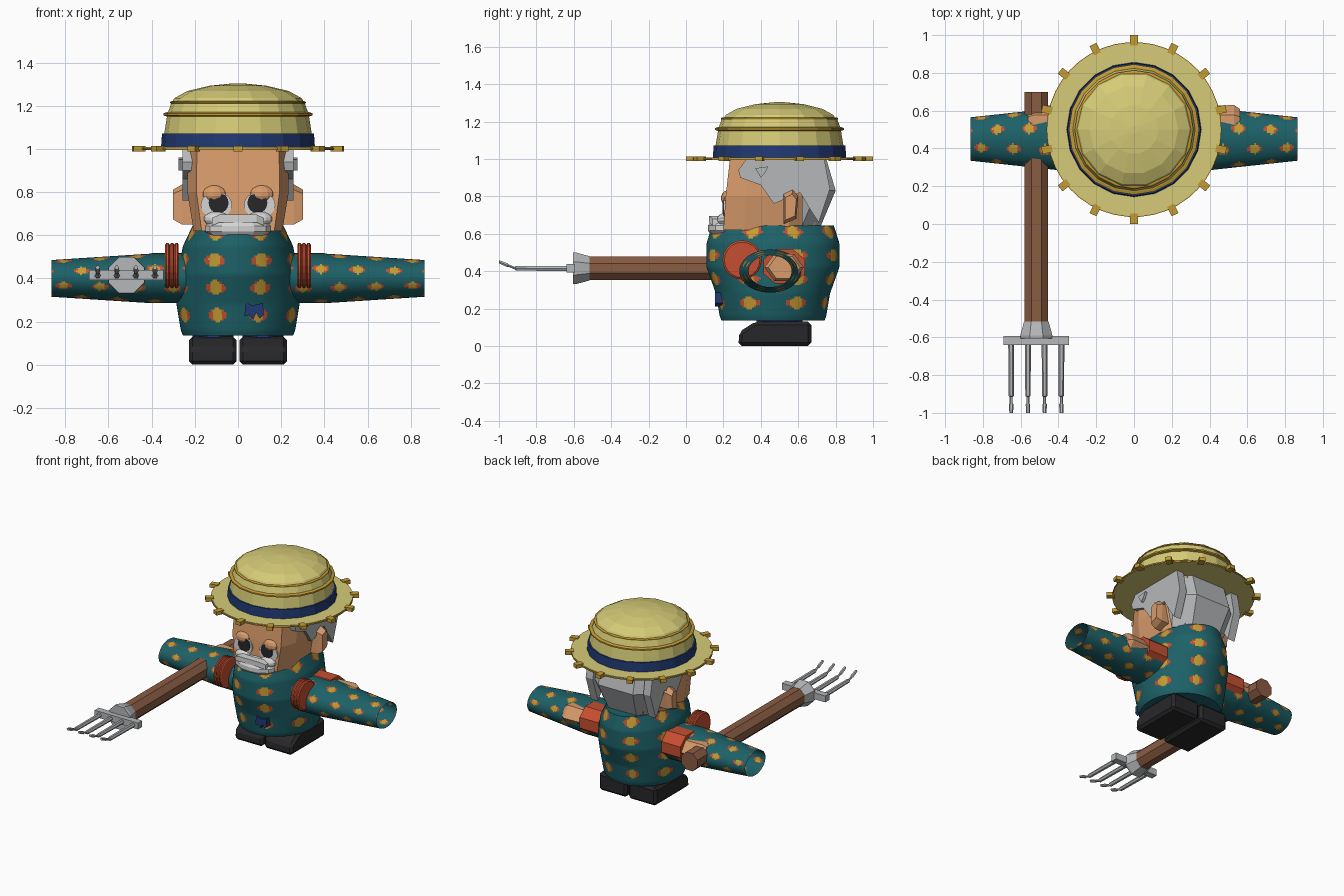
import bpy, bmesh
from math import sin, cos, pi, atan2
from mathutils import Vector

old = bpy.data.objects.get("Cube")
if old:
    bpy.data.objects.remove(old)


def material(name, r, g, b):
    lin = [(c / 255) ** 2.2 for c in (r, g, b)] + [1]
    m = bpy.data.materials.new(name)
    m.use_nodes = True
    m.diffuse_color = lin
    m.node_tree.nodes["Principled BSDF"].inputs["Base Color"].default_value = lin
    return m


STRAW = material("straw", 212, 202, 118)
GOLD = material("gold", 196, 155, 55)
NAVY = material("navy", 38, 60, 115)
SKIN = material("skin", 216, 154, 107)
GREY = material("grey", 180, 182, 184)
WHITE = material("white", 212, 212, 212)
BLACK = material("black", 44, 44, 46)
TEAL = material("teal", 34, 97, 103)
RED = material("red", 196, 80, 52)
BROWN = material("brown", 136, 92, 68)


def add(name, bm, mats, mirror=False, smooth=False, bevel=0):
    bmesh.ops.recalc_face_normals(bm, faces=bm.faces)
    me = bpy.data.meshes.new(name)
    bm.to_mesh(me)
    bm.free()
    for m in mats:
        me.materials.append(m)
    for p in me.polygons:
        p.use_smooth = smooth and len(p.vertices) == 4
    ob = bpy.data.objects.new(name, me)
    bpy.context.collection.objects.link(ob)
    if bevel:
        mod = ob.modifiers.new("bevel", "BEVEL")
        mod.width = bevel
    if mirror:
        ob.modifiers.new("mirror", "MIRROR").use_mirror_merge = False
    return ob


def loft(name, rings, mats, caps=True, rule=None, **kw):
    """Skin a list of equal rings of points; rule(centre) picks a material."""
    bm = bmesh.new()
    vs = [[bm.verts.new(p) for p in ring] for ring in rings]
    n = len(vs[0])
    for a, b in zip(vs, vs[1:]):
        for i in range(n):
            f = bm.faces.new((a[i], a[(i + 1) % n], b[(i + 1) % n], b[i]))
            if rule:
                f.material_index = rule(f.calc_center_median())
    if caps:
        bm.faces.new(vs[0])
        bm.faces.new(vs[-1])
    return add(name, bm, mats, **kw)


def oval(axis, c, r1, r2, n, turn=0):
    """Ring around an axis through c."""
    pts = []
    for i in range(n):
        t = 2 * pi * (i + turn) / n
        u, v = r1 * cos(t), r2 * sin(t)
        off = {"x": (0, u, v), "y": (u, 0, v), "z": (u, v, 0)}[axis]
        pts.append(Vector(c) + Vector(off))
    return pts


def prism(name, pts, axis, a, b, mat, **kw):
    """Extrude a flat outline along x or y."""
    put = (lambda p, d: (d, p[0], p[1])) if axis == "x" else (lambda p, d: (p[0], d, p[1]))
    return loft(name, [[put(p, d) for p in pts] for d in (a, b)], [mat], **kw)


def box(name, lo, hi, mat, **kw):
    return prism(name, [(lo[0], lo[2]), (hi[0], lo[2]), (hi[0], hi[2]), (lo[0], hi[2])],
                 "y", lo[1], hi[1], mat, **kw)


def ball(name, c, size, mat, **kw):
    bm = bmesh.new()
    bmesh.ops.create_uvsphere(bm, u_segments=12, v_segments=7, radius=1)
    for v in bm.verts:
        v.co = Vector(c) + Vector([a * s for a, s in zip(v.co, size)])
    return add(name, bm, [mat], **kw)


def lerp(table, t):
    for a, b in zip(table, table[1:]):
        if t <= b[0]:
            k = (t - a[0]) / (b[0] - a[0])
            return [p + (q - p) * k for p, q in zip(a[1:], b[1:])]
    return table[-1][1:]


def spot(du, dv, s=1):
    if (du / .03) ** 2 + (dv / .034) ** 2 < s * s:
        return 2
    return 1 if (du / .054) ** 2 + (dv / .027) ** 2 < s * s else 0


def wrap(v, step):
    return (v + step / 2) % step - step / 2


# Spotted shirt: (height, half width, half depth)
CY = .465
shape = [(.135, .255, .275), (.16, .265, .285), (.28, .285, .305), (.42, .28, .355),
         (.55, .255, .355), (.645, .21, .325)]


def shirt_rule(c):
    t = atan2((c.y - CY) / .33, c.x / .27)
    return spot(wrap(t - pi / 8, pi / 4) * .29, wrap(c.z - .23, .127))


loft("shirt", [oval("z", (0, CY, z), *lerp(shape, z), 160)
               for z in [.135 + .01 * i for i in range(52)]],
     [TEAL, RED, GOLD], rule=shirt_rule, smooth=True)

# Spotted sleeves, open at the ends
SY, SZ = .45, .4
taper = [(.2, .165, .115), (.4, .165, .115), (.865, .115, .085)]


def sleeve_rule(c):
    t = atan2((c.z - SZ) / .1, (c.y - SY) / .14)
    k = round((t - pi / 8) / (pi / 4))
    shift = .085 * (k % 2)
    return spot(wrap(c.x - .3 - shift, .17), wrap(t - pi / 8, pi / 4) * .12, .72)


loft("sleeve", [oval("x", (x, SY, SZ), *lerp(taper, x), 80)
                for x in [.2 + .0095 * i for i in range(71)]],
     [TEAL, RED, GOLD], caps=False, rule=sleeve_rule, smooth=True, mirror=True)

# Cuffs and hands behind the sleeves, stacked discs at the shoulders
loft("cuff", [oval("x", (x, .525, .425), .12, .1, 8, .5) for x in (.25, .4)], [RED], mirror=True)
loft("hand", [oval("x", (x, .525, .42), r, r * .8, 6) for x, r in ((.4, .1), (.53, .105), (.56, .085))],
     [SKIN], mirror=True)
for i in range(3):
    x = .275 + .021 * i
    loft("shoulder_disc", [oval("x", (x + d, .3, .46), r, r, 20)
                           for d, r in ((0, .095), (.005, .105), (.014, .105), (.021, .095))],
         [RED], mirror=True)

# Boots, trousers and torn patch
prism("boot", [(.28, 0), (.67, 0), (.67, .13), (.37, .13), (.285, .075)], "x", .006, .228,
      BLACK, mirror=True, bevel=.018)
loft("trouser_leg", [oval("z", (.115, .5, z), .095, .13, 10) for z in (.1, .15)], [NAVY], mirror=True)
prism("patch", [(.035, .29), (.065, .275), (.115, .285), (.12, .23), (.1, .215), (.085, .24),
                (.07, .21), (.05, .23), (.03, .225)], "y", .155, .2, NAVY)

# Head: eight sided, flat at the front
def head_ring(z, w, front, back):
    half = [(.82, front), (1, front + .11), (1, back - .14), (.7, back)]
    return [(w * u, y, z) for u, y in half] + [(-w * u, y, z) for u, y in half[::-1]]


loft("head", [head_ring(.62, .205, .2, .68), head_ring(.8, .235, .212, .74),
              head_ring(1, .232, .235, .73)], [SKIN])
loft("ear", [[(x, .56 + (y - .56) * s, .74 + (z - .74) * s)
              for y, z in ((.52, .65), (.59, .68), (.6, .8), (.57, .835), (.52, .81))]
             for x, s in ((.18, 1), (.26, 1), (.3, .75))], [SKIN], mirror=True)

# Hair: back cap and jagged sides
loft("back_hair", [[(w * u, y, z) for u, y in ((-1, .62), (-1, yb - .1), (-.55, yb), (.55, yb),
                                               (1, yb - .1), (1, .62))]
                   for z, w, yb in ((.64, .2, .72), (.83, .25, .8), (1, .24, .75))], [GREY])
prism("side_hair", [(.28, .94), (.32, .995), (.74, .995), (.77, .84), (.71, .66), (.67, .72),
                    (.61, .82), (.47, .76), (.4, .86), (.29, .9)], "x", .2, .257, GREY, mirror=True)
prism("hair_tuft", [(.37, .95), (.44, .96), (.42, .92), (.4, .9)], "x", .25, .275, GREY, mirror=True)


# Eyes cut flat under heavy lids
def clipped(cx, cz, rx, rz, lo, hi):
    return [(cx + rx * cos(i * pi / 12), min(hi, max(lo, cz + rz * sin(i * pi / 12))))
            for i in range(24)]


prism("eye_white", clipped(.1, .74, .073, .06, .6, .79), "y", .2, .23, WHITE, mirror=True)
prism("pupil", clipped(.09, .75, .046, .048, .6, .789), "y", .194, .204, BLACK, mirror=True)
ball("eyelid", (.11, .222, .79), (.058, .035, .042), SKIN, mirror=True)

# Moustache and beard
ball("beard", (0, .2, .63), (.155, .085, .06), WHITE)
ball("cheek_whisker", (.1, .205, .675), (.06, .04, .035), WHITE, mirror=True)
loft("moustache", [[(x, y + u, z + v) for u, v in ((-.022, -.018), (.03, -.018), (.03, .018), (-.022, .018))]
                   for x, y, z in ((-.12, .165, .662), (-.085, .145, .678), (.085, .145, .678),
                                   (.12, .165, .662))], [WHITE])

# Straw hat around y = 0.5
def hat(name, profile, mat, n=20, **kw):
    return loft(name, [oval("z", (0, .5, z), r, r, n) for z, r in profile], [mat], **kw)


hat("hat_brim", ((.994, .458), (1.008, .458)), STRAW, 42)
hat("brim_edge", ((.996, .463), (1.005, .463)), GOLD, 42)
hat("hat_band", ((1, .357), (1.072, .352)), NAVY)
hat("hat_crown", ((1.07, .342), (1.155, .328), (1.165, .326), (1.215, .308)), STRAW)
hat("crown_cord", ((1.15, .33), (1.155, .345), (1.165, .345), (1.17, .33)), GOLD)
hat("upper_cord", ((1.208, .305), (1.212, .314), (1.218, .314), (1.222, .305)), GOLD)
hat("hat_dome", ((1.21, .31), (1.235, .295), (1.268, .235), (1.293, .13), (1.304, .02)), STRAW, 14)
for i in range(14):
    tab = box("brim_tab", (.445, -.02, .988), (.5, .02, 1.014), GOLD)
    tab.location = (0, .5, 0)
    tab.rotation_euler.z = pi / 2 + i * pi / 7

# Garden fork held forward on the right
FX, FZ = -.517, .415
loft("fork_handle", [oval("y", (FX, y, FZ), .068, .068, 8, .5) for y in (-.53, .7)], [BROWN])
loft("fork_socket", [oval("y", (FX, y, FZ), r, r, 8, .5)
                     for y, r in ((-.605, .09), (-.59, .092), (-.515, .07))], [GREY])
box("fork_crossbar", (-.69, -.64, .392), (-.345, -.593, .438), GREY)
for i in range(4):
    x = -.65 + .0885 * i
    loft("fork_tine", [oval("y", (x, y, z), r, r, 6)
                       for y, z, r in ((-.62, .413, .016), (-.91, .416, .014), (-.915, .416, .008),
                                       (-.95, .43, .008), (-.955, .432, .012), (-1, .45, .01))], [GREY])
